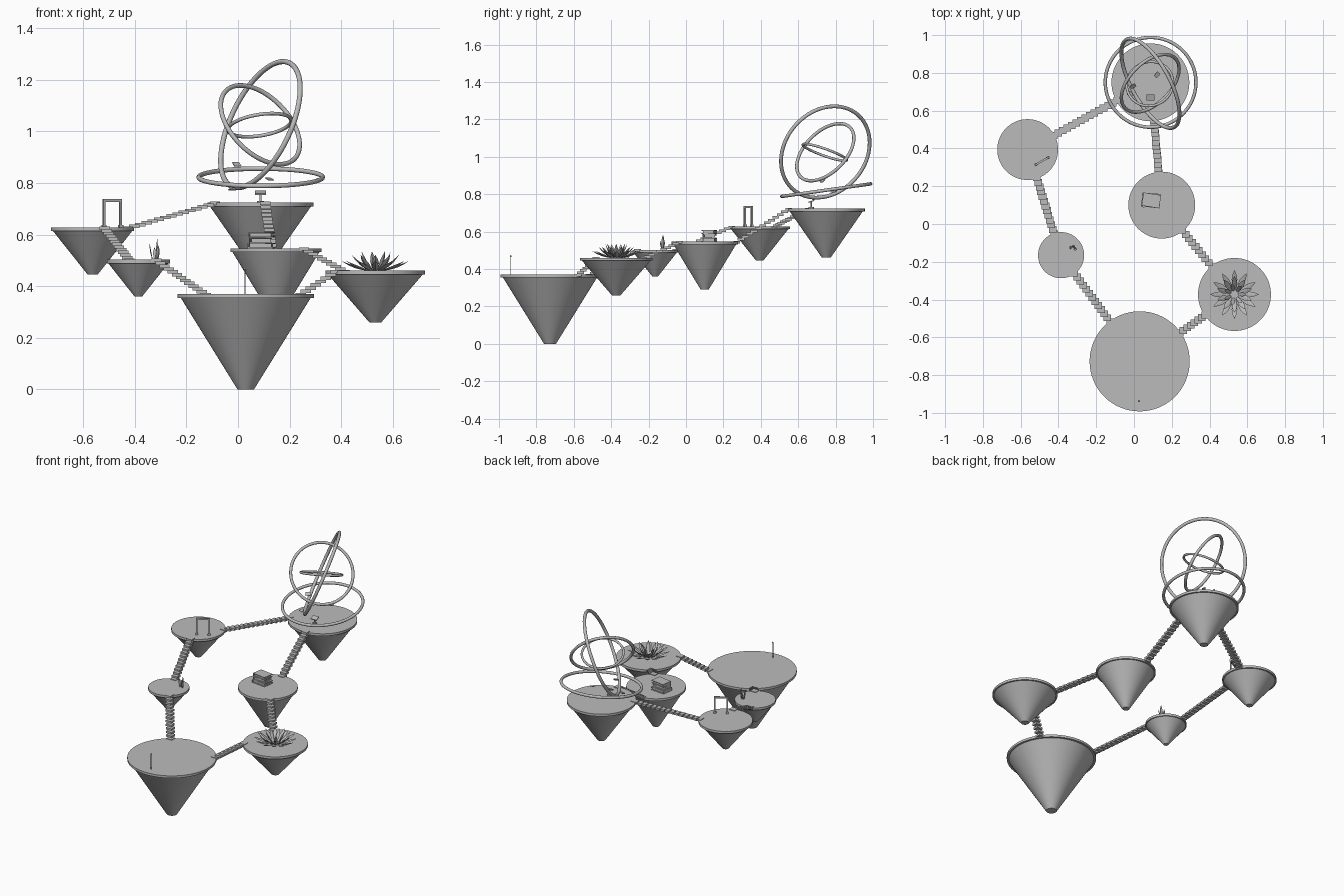
import bpy, bmesh, math
from mathutils import Vector, Matrix

if "Cube" in bpy.data.objects:
    bpy.data.objects.remove(bpy.data.objects["Cube"])

stone = bpy.data.materials.new("plain_grey")
stone.diffuse_color = (0.5, 0.5, 0.5, 1)
stone.use_nodes = True
stone.node_tree.nodes["Principled BSDF"].inputs["Base Color"].default_value = stone.diffuse_color


def finish(name, bm, smooth=False):
    bmesh.ops.recalc_face_normals(bm, faces=bm.faces[:])
    me = bpy.data.meshes.new(name)
    bm.to_mesh(me)
    bm.free()
    ob = bpy.data.objects.new(name, me)
    bpy.context.collection.objects.link(ob)
    me.materials.append(stone)
    if smooth:
        bpy.ops.object.select_all(action='DESELECT')
        bpy.context.view_layer.objects.active = ob
        ob.select_set(True)
        bpy.ops.object.shade_smooth_by_angle(angle=math.radians(35))
    return ob


def cone(bm, x, y, z0, z1, r0, r1, n=64):
    m = Matrix.Translation((x, y, (z0 + z1) / 2))
    bmesh.ops.create_cone(bm, cap_ends=True, segments=n, radius1=r0,
                          radius2=r1, depth=z1 - z0, matrix=m)


def box(bm, c, size, rot=None):
    m = Matrix.Translation(c) @ (rot or Matrix()) @ Matrix.Diagonal((*size, 1))
    bmesh.ops.create_cube(bm, size=1, matrix=m)


def rot_z(deg):
    return Matrix.Rotation(math.radians(deg), 4, 'Z')


# Floating islands: x, y, radius, bottom z, top z
islands = {
    "main": (0.03, -0.727, 0.265, 0.0, 0.37),
    "agave": (0.532, -0.373, 0.193, 0.26, 0.46),
    "books": (0.147, 0.10, 0.177, 0.29, 0.547),
    "rings": (0.087, 0.75, 0.206, 0.463, 0.724),
    "gate": (-0.563, 0.394, 0.161, 0.445, 0.628),
    "sprout": (-0.386, -0.165, 0.122, 0.36, 0.503),
}
for key, (x, y, r, zb, zt) in islands.items():
    bm = bmesh.new()
    cone(bm, x, y, zt - 0.015, zt, r, r)
    cone(bm, x, y, zb, zt - 0.015, r * 0.12, r * 0.95)
    finish(key + "_island", bm, True)

# Stairs from rim to rim around the loop
names = list(islands)
for a, b in zip(names, names[1:] + names[:1]):
    ax, ay, ar, _, az = islands[a]
    bx, by, br, _, bz = islands[b]
    A, B = Vector((ax, ay, az)), Vector((bx, by, bz))
    d = Vector((bx - ax, by - ay, 0)).normalized()
    A, B = A + d * (ar - 0.005), B - d * (br - 0.005)
    n = max(5, round((B - A).length / 0.028))
    bm = bmesh.new()
    for i in range(n + 1):
        p = A.lerp(B, i / n)
        box(bm, (p.x, p.y, p.z - 0.003), (0.04, 0.036, 0.013))
    finish(f"{a}_to_{b}_stairs", bm)


# Tilted rings: centre z, radius, tube radius, plane normal
def ring(name, centre, R, r, normal, n=80, k=12):
    q = Vector((0, 0, 1)).rotation_difference(Vector(normal).normalized())
    bm = bmesh.new()
    loops = []
    for i in range(n):
        a = 2 * math.pi * i / n
        loop = []
        for j in range(k):
            b = 2 * math.pi * j / k
            w = R + r * math.cos(b)
            p = Vector((w * math.cos(a), w * math.sin(a), r * math.sin(b)))
            loop.append(bm.verts.new(Vector(centre) + q @ p))
        loops.append(loop)
    for i in range(n):
        u, v = loops[i], loops[(i + 1) % n]
        for j in range(k):
            bm.faces.new((u[j], v[j], v[(j + 1) % k], u[(j + 1) % k]))
    finish(name, bm, True)


ring("base_ring", (0.088, 0.75, 0.822), 0.240, 0.009, (0, -0.14, 0.99))
ring("tall_ring", (0.087, 0.745, 1.026), 0.264, 0.010, (0.81, 0.44, -0.38))
ring("middle_ring", (0.086, 0.745, 1.025), 0.187, 0.009, (1, -1, 1))
ring("inner_ring", (0.084, 0.742, 1.024), 0.124, 0.007, (-0.15, 0.33, 0.93))

# Lectern with tilted board
bm = bmesh.new()
cone(bm, 0.087, 0.67, 0.724, 0.731, 0.014, 0.014, 16)
cone(bm, 0.087, 0.67, 0.731, 0.758, 0.004, 0.004, 12)
box(bm, (0.087, 0.67, 0.762), (0.042, 0.032, 0.006),
    Matrix.Rotation(math.radians(18), 4, 'X'))
finish("lectern", bm)

# Loose pages drifting inside the rings
for i, (p, yaw, tilt) in enumerate([((-0.005, 0.73, 0.872), 30, 40),
                                    ((0.122, 0.79, 0.815), 50, 25),
                                    ((-0.02, 0.69, 0.775), -20, 15)]):
    bm = bmesh.new()
    box(bm, p, (0.03, 0.022, 0.004),
        rot_z(yaw) @ Matrix.Rotation(math.radians(tilt), 4, 'X'))
    finish(f"loose_page_{i}", bm)

# Gate: two posts with feet and a lintel
bm = bmesh.new()
c, g = Vector((-0.487, 0.333, 0)), rot_z(29.5)
for s in (-1, 1):
    p = c + g @ Vector((s * 0.037, 0, 0))
    box(bm, (p.x, p.y, 0.68), (0.009, 0.009, 0.106), g)
    box(bm, (p.x, p.y, 0.632), (0.016, 0.014, 0.01), g)
box(bm, (c.x, c.y, 0.732), (0.083, 0.010, 0.010), g)
finish("gate", bm)

# Thin pole with a small knob
bm = bmesh.new()
cone(bm, 0.027, -0.937, 0.37, 0.467, 0.0025, 0.0025, 12)
bmesh.ops.create_uvsphere(bm, u_segments=12, v_segments=8, radius=0.005,
                          matrix=Matrix.Translation((0.027, -0.937, 0.469)))
finish("pole", bm, True)

# Book stack: covers, spine and page block
for i, (w, d, yaw, dx) in enumerate([(0.098, 0.074, -6, 0),
                                     (0.086, 0.068, 4, -0.003),
                                     (0.094, 0.070, -9, 0.002)]):
    bm = bmesh.new()
    c, r, z = Vector((0.09 + dx, 0.125, 0)), rot_z(yaw), 0.547 + i * 0.0205
    for h in (0.002, 0.018):
        box(bm, c + Vector((0, 0, z + h)), (w, d, 0.004), r)
    box(bm, c + Vector((0, 0, z + 0.01)), (w - 0.012, d - 0.012, 0.014), r)
    box(bm, c + r @ Vector((-w / 2 + 0.002, 0, 0)) + Vector((0, 0, z + 0.01)),
        (0.004, d, 0.02), r)
    finish(f"book_{i}", bm)


# Pointed leaf with a diamond section that curls upward
def leaf(bm, origin, azimuth, tilt, length, width, start=0.0, curl=12):
    stations = [(0, 0.45), (0.25, 0.8), (0.5, 1), (0.75, 0.7), (1, 0.03)]
    yaw = Matrix.Rotation(azimuth, 3, 'Z')
    p, last, rows = Vector((start, 0, 0)), 0, []
    for t, w in stations:
        a = math.radians(tilt + curl * (t - 0.5))
        p = p + Vector((math.cos(a), 0, math.sin(a))) * (t - last) * length
        last = t
        up = Vector((-math.sin(a), 0, math.cos(a))) * width * 0.2 * w
        side = Vector((0, width / 2 * w, 0))
        rows.append([bm.verts.new(Vector(origin) + yaw @ (p + o))
                     for o in (side, up * 0.3, -side, -up)])
    for u, v in zip(rows, rows[1:]):
        for j in range(4):
            bm.faces.new((u[j], u[(j + 1) % 4], v[(j + 1) % 4], v[j]))
    bm.faces.new(rows[0])
    bm.faces.new(rows[-1])


# Agave rosette: count, tilt, length, width, start radius
for k, (n, tilt, ln, w, st) in enumerate([(12, 18, 0.105, 0.030, 0.03),
                                          (10, 38, 0.092, 0.028, 0.025),
                                          (7, 60, 0.082, 0.022, 0.02)]):
    bm = bmesh.new()
    for i in range(n):
        leaf(bm, (0.532, -0.373, 0.462), 2 * math.pi * (i + k * 0.5) / n,
             tilt, ln, w, st)
    finish(f"agave_leaves_{k}", bm)

# Small upright sprout
bm = bmesh.new()
for dx, az, tilt, ln, w in ((0.0, 0.4, 85, 0.082, 0.019), (-0.008, 3.0, 78, 0.066, 0.016),
                            (0.006, -1.2, 76, 0.058, 0.016), (0, 1.8, 75, 0.05, 0.015)):
    leaf(bm, (-0.32 + dx, -0.126, 0.502), az, tilt, ln, w, 0.002, 8)
finish("sprout_leaves", bm)
